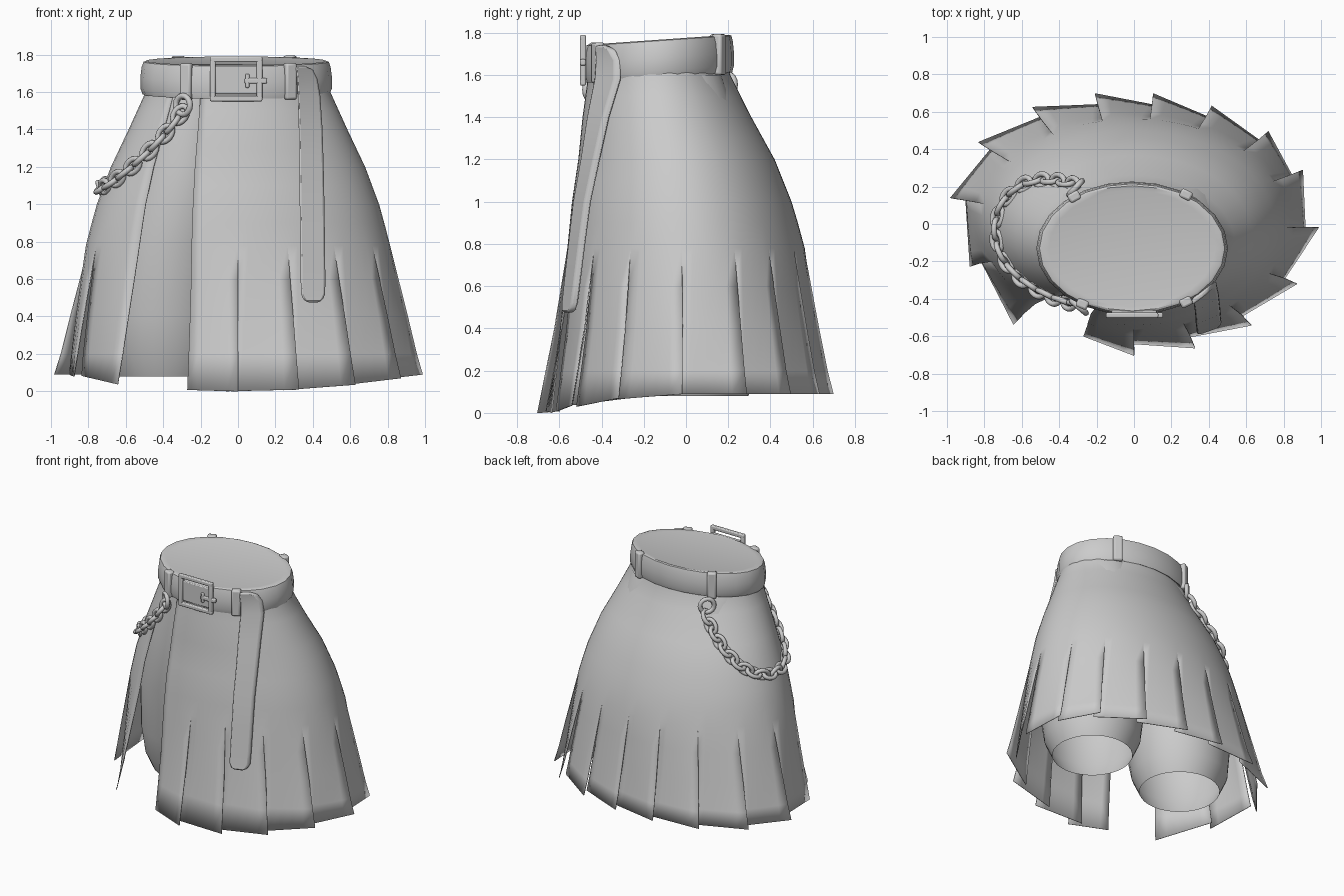
import bpy, bmesh
from math import sin, cos, pi, radians, atan2, sqrt
from mathutils import Vector, Matrix

if "Cube" in bpy.data.objects:
    bpy.data.objects.remove(bpy.data.objects["Cube"])

grey = bpy.data.materials.new("plain_grey")
grey.use_nodes = True
grey.diffuse_color = (0.6, 0.6, 0.6, 1)
grey.node_tree.nodes["Principled BSDF"].inputs["Base Color"].default_value = (0.6, 0.6, 0.6, 1)

# Skirt profile: height, half width, back y, front y
PROFILE = [(0.0, 0.955, 0.665, -0.655), (0.4, 0.885, 0.61, -0.6), (0.8, 0.81, 0.56, -0.56),
           (1.0, 0.755, 0.5, -0.54), (1.2, 0.68, 0.42, -0.51), (1.4, 0.585, 0.31, -0.49),
           (1.62, 0.485, 0.2, -0.46)]
PLEAT_TOP = 0.78


def section(z):
    """Half width, half depth and centre y of the skirt at a height."""
    z = min(max(z, 0), 1.62)
    for lo, hi in zip(PROFILE, PROFILE[1:]):
        if z <= hi[0]:
            k = (z - lo[0]) / (hi[0] - lo[0])
            w, b, f = [p + (q - p) * k for p, q in zip(lo[1:], hi[1:])]
            return w, (b - f) / 2, (b + f) / 2


def skirt_point(deg, z, out=0.0):
    w, d, c = section(z)
    t = radians(deg)
    return Vector(((w + out) * cos(t), c + (d + out) * sin(t), z))


def front_y(x, z):
    w, d, c = section(z)
    return c - d * sqrt(max(0, 1 - (x / w) ** 2))


def add_grid(bm, rows, wrap=False, loop=False):
    """Skin a list of point rows with quads."""
    vs = [[bm.verts.new(p) for p in row] for row in rows]
    n, m = len(rows), len(rows[0])
    for i in range(n if loop else n - 1):
        a, b = vs[i], vs[(i + 1) % n]
        for j in range(m if wrap else m - 1):
            k = (j + 1) % m
            bm.faces.new((a[j], a[k], b[k], b[j]))
    return vs


def finish(name, bm, angle=35, bevel=0.0, thick=0.0):
    mesh = bpy.data.meshes.new(name)
    bm.to_mesh(mesh)
    bm.free()
    ob = bpy.data.objects.new(name, mesh)
    bpy.context.collection.objects.link(ob)
    mesh.materials.append(grey)
    if thick:
        mod = ob.modifiers.new("thickness", 'SOLIDIFY')
        mod.thickness, mod.offset = thick, -1
    if bevel:
        mod = ob.modifiers.new("rounding", 'BEVEL')
        mod.width, mod.segments = bevel, 2
    bpy.ops.object.select_all(action='DESELECT')
    ob.select_set(True)
    bpy.context.view_layer.objects.active = ob
    bpy.ops.object.shade_smooth_by_angle(angle=radians(angle))
    return ob


def add_box(bm, size, matrix):
    bmesh.ops.create_cube(bm, size=1, matrix=matrix @ Matrix.Diagonal((*size, 1)))


def add_link(bm, matrix, radius, tube, stretch=1.0):
    rows = []
    for i in range(16):
        a = 2 * pi * i / 16
        row = []
        for j in range(8):
            b = 2 * pi * j / 8
            r = radius + tube * cos(b)
            row.append(matrix @ Vector((r * cos(a) + (stretch - 1) * radius * cos(a),
                                        r * sin(a), tube * sin(b))))
        rows.append(row)
    add_grid(bm, rows, wrap=True, loop=True)


# Skirt: overlapping flat pleats that merge into one smooth sheet, open at a front slit.
# Each pleat edge has an angle and a flare at the hem.
EDGES = [(230, 0.055), (201, 0.0), (169, 0.062), (144, 0.09), (122, 0.085), (102, 0.062),
         (84, 0.05), (65, 0.045), (44, 0.06), (24, 0.05), (-2, 0.05), (-28, 0.045),
         (-51, 0.05), (-71, 0.05), (-90, 0.05), (-107, 0.04)]
LEVELS = [0, 0.2, 0.4, 0.6, PLEAT_TOP, 0.9, 1.0, 1.1, 1.2, 1.3, 1.4, 1.5, 1.6, 1.66]
STEPS = 5
TUCK = 0.065


def pleat_point(deg, level, out):
    z = level or 0.09 - 0.09 * max(0, -sin(radians(deg))) ** 2
    return skirt_point(deg, z, out)


bm = bmesh.new()
for (start, flare), (end, next_flare) in zip(EDGES, EDGES[1:]):
    rows = []
    for level in LEVELS:
        fold = max(0, (PLEAT_TOP - level) / PLEAT_TOP)
        lift = (level / 1.62) ** 3
        s = start - (4 * lift if start == EDGES[0][0] else 0)
        e = end - (7 * lift if end == EDGES[-1][0] else 4 * fold)
        s_out, e_out = flare * fold, (next_flare - TUCK) * fold
        first, last = pleat_point(e, level, e_out), pleat_point(s, level, s_out)
        row = []
        for i in range(STEPS + 1):
            k = i / STEPS
            curved = pleat_point(e + (s - e) * k, level, e_out + (s_out - e_out) * k)
            row.append(curved.lerp(first.lerp(last, k), fold))
        rows.append(row)
    add_grid(bm, rows)
bmesh.ops.remove_doubles(bm, verts=bm.verts, dist=0.0005)
finish("pleated_skirt", bm, thick=0.005)

# Shorts: two open legs that join under the waist
LEG = [(0.08, 0.39, 0.02, 0.275, 0.275), (0.2, 0.39, 0.02, 0.33, 0.33),
       (0.4, 0.385, 0.01, 0.355, 0.36), (0.8, 0.35, -0.03, 0.36, 0.38),
       (1.2, 0.27, -0.06, 0.33, 0.38), (1.6, 0.22, -0.12, 0.24, 0.29)]
for side, label in ((1, "left"), (-1, "right")):
    rows = [[(side * cx + rx * cos(2 * pi * i / 32), cy + ry * sin(2 * pi * i / 32), z)
             for i in range(32)] for z, cx, cy, rx, ry in LEG]
    bm = bmesh.new()
    add_grid(bm, rows, wrap=True)
    finish(label + "_shorts_leg", bm, angle=50)

# Waistband with a closed top
WAIST_W, WAIST_D, WAIST_Y = 0.495, 0.345, -0.13


def waist_point(deg, z, scale=1.0):
    t = radians(deg)
    y = WAIST_D * scale * sin(t)
    return Vector((WAIST_W * scale * cos(t) - 0.01, WAIST_Y + y, z + 0.07 * y))


bm = bmesh.new()
BAND = [(0.96, 1.6), (1.01, 1.588), (1.035, 1.62), (1.035, 1.68), (1.02, 1.735),
        (1.0, 1.762), (0.97, 1.767), (0.9, 1.762)]
rings = add_grid(bm, [[waist_point(a * 15, z, s) for a in range(24)] for s, z in BAND], wrap=True)
bm.faces.new(rings[-1])
finish("waistband", bm)

# Belt loops
for i, deg in enumerate((238, 305, 128, 55)):
    p = waist_point(deg, 1.677, 1.015)
    t = radians(deg)
    turn = atan2(sin(t) / WAIST_D, cos(t) / WAIST_W)
    bm = bmesh.new()
    add_box(bm, (0.05, 0.065, 0.195), Matrix.Translation(p) @ Matrix.Rotation(turn, 4, 'Z'))
    finish("belt_loop_%d" % (i + 1), bm, bevel=0.012)

# Buckle: four bars, prong and its collar, over a flat belt end
bm = bmesh.new()
for x, z, w, h in ((-0.01, 1.775, 0.28, 0.03), (-0.01, 1.565, 0.28, 0.03),
                   (-0.135, 1.67, 0.03, 0.24), (0.115, 1.67, 0.03, 0.24),
                   (0.095, 1.66, 0.12, 0.03), (0.05, 1.66, 0.022, 0.075)):
    add_box(bm, (w, 0.028, h), Matrix.Translation((x, -0.488, z)))
finish("buckle", bm, bevel=0.007)
bm = bmesh.new()
add_box(bm, (0.24, 0.03, 0.15), Matrix.Translation((0, -0.475, 1.665)))
finish("belt_front", bm, bevel=0.006)

# Hanging strap: height, left edge, right edge
STRAP = [(1.74, 0.31, 0.36), (1.72, 0.31, 0.4), (1.67, 0.315, 0.425), (1.58, 0.32, 0.44),
         (1.4, 0.325, 0.452), (1.2, 0.328, 0.458), (1.0, 0.33, 0.462), (0.8, 0.333, 0.465),
         (0.6, 0.335, 0.467), (0.52, 0.337, 0.466), (0.49, 0.35, 0.453), (0.475, 0.375, 0.43)]
rows = []
for z, a, b in STRAP:
    ya, yb = front_y(a, z) - 0.015, front_y(b, z) - 0.015
    rows.append([(a, ya - 0.035, z), (a, ya, z), (b, yb, z), (b, yb - 0.035, z)])
bm = bmesh.new()
rings = add_grid(bm, rows, wrap=True)
bm.faces.new(rings[0])
bm.faces.new(rings[-1])
bmesh.ops.recalc_face_normals(bm, faces=bm.faces)
finish("hanging_strap", bm, bevel=0.01)


# Chain draped around the right hip, with a ring at each end
def chain_point(s):
    return skirt_point(238 - 114 * s, 1.085 + 0.42 * abs(2 * s - 1) ** 2.5, 0.014)


def frame(p, along, roll):
    along = along.normalized()
    out = Vector((p.x, p.y + 0.1, 0.2)).normalized()
    side = out.cross(along).normalized()
    out = along.cross(side)
    m = Matrix((along, side, out)).transposed().to_4x4()
    return Matrix.Translation(p) @ m @ Matrix.Rotation(radians(roll), 4, 'X')


bm = bmesh.new()
fine = [chain_point(i / 400) for i in range(401)]
travel = [0]
for a, b in zip(fine, fine[1:]):
    travel.append(travel[-1] + (b - a).length)
COUNT = 24
for i in range(COUNT):
    goal = travel[-1] * (i + 0.5) / COUNT
    k = min(range(1, 400), key=lambda q: abs(travel[q] - goal))
    add_link(bm, frame(fine[k], fine[k + 1] - fine[k - 1], 35 if i % 2 else -35), 0.034, 0.015, 1.5)
finish("chain", bm, angle=60)
bm = bmesh.new()
for deg, z in ((238, 1.53), (125, 1.555)):
    p = skirt_point(deg, z, 0.03)
    add_link(bm, frame(p, Vector((0, 0, 1)), 0), 0.05, 0.016)
finish("chain_rings", bm, angle=60)
